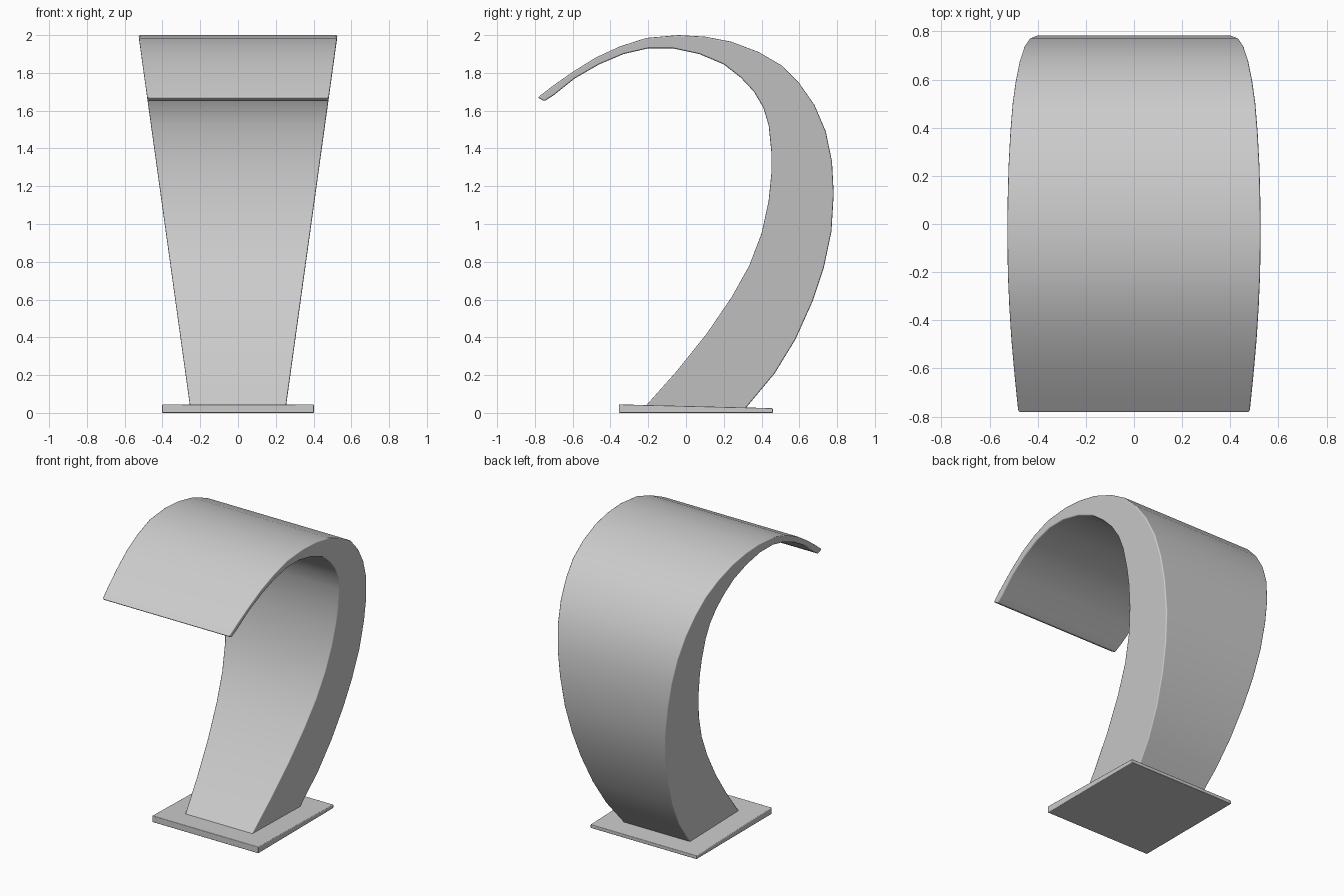
import bpy, bmesh, math

if "Cube" in bpy.data.objects:
    bpy.data.objects.remove(bpy.data.objects["Cube"])

# Side profile (y, z) of the curled blade, from the foot to the tip
OUTER = [(0.305, 0.012), (0.47, 0.21), (0.58, 0.39), (0.67, 0.59), (0.73, 0.77), (0.77, 0.96),
         (0.782, 1.16), (0.773, 1.33), (0.74, 1.49), (0.68, 1.63), (0.60, 1.745), (0.505, 1.84),
         (0.385, 1.91), (0.24, 1.965), (0.10, 1.992), (-0.04, 2.0), (-0.21, 1.985),
         (-0.35, 1.94), (-0.48, 1.88), (-0.60, 1.805), (-0.70, 1.735), (-0.785, 1.67)]
INNER = [(-0.235, 0.012), (-0.05, 0.22), (0.11, 0.42), (0.24, 0.61), (0.335, 0.78), (0.40, 0.95),
         (0.437, 1.12), (0.452, 1.27), (0.452, 1.38), (0.438, 1.52), (0.41, 1.615), (0.36, 1.70),
         (0.29, 1.775), (0.20, 1.845), (0.07, 1.90), (-0.07, 1.93), (-0.20, 1.93),
         (-0.33, 1.90), (-0.46, 1.845), (-0.59, 1.77), (-0.70, 1.682), (-0.75, 1.65)]


def half_width(z):
    return 0.255 + 0.272 * (z - 0.04) / 1.96


def finish(bm, name, bevel):
    bmesh.ops.recalc_face_normals(bm, faces=bm.faces)
    mesh = bpy.data.meshes.new(name)
    bm.to_mesh(mesh)
    bm.free()
    ob = bpy.data.objects.new(name, mesh)
    bpy.context.collection.objects.link(ob)
    bpy.ops.object.select_all(action='DESELECT')
    ob.select_set(True)
    bpy.context.view_layer.objects.active = ob
    bpy.ops.object.shade_smooth_by_angle(angle=math.radians(35))
    mod = ob.modifiers.new("soft_edges", 'BEVEL')
    mod.width = bevel
    mod.segments = 2
    mod.limit_method = 'ANGLE'
    mod.angle_limit = math.radians(50)
    mod.harden_normals = True
    # Keep the smoothing modifier last when it is present
    return ob


# Curled blade: tapered rings joined along the profile
bm = bmesh.new()
rings = []
for (yo, zo), (yi, zi) in zip(OUTER, INNER):
    wo, wi = half_width(zo), half_width(zi)
    rings.append([bm.verts.new(p) for p in
                  ((-wo, yo, zo), (wo, yo, zo), (wi, yi, zi), (-wi, yi, zi))])
for a, b in zip(rings, rings[1:]):
    for i in range(4):
        j = (i + 1) % 4
        bm.faces.new((a[i], a[j], b[j], b[i]))
bm.faces.new(rings[0])
bm.faces.new(rings[-1])
finish(bm, "curled_blade", 0.008)

# Base plate: thin slab, slightly lower at the back
bm = bmesh.new()
section = [(-0.355, 0.0), (0.46, 0.0), (0.46, 0.025), (-0.355, 0.045)]
left = [bm.verts.new((-0.402, y, z)) for y, z in section]
right = [bm.verts.new((0.402, y, z)) for y, z in section]
bm.faces.new(left)
bm.faces.new(right)
for i in range(4):
    j = (i + 1) % 4
    bm.faces.new((left[i], left[j], right[j], right[i]))
finish(bm, "base_plate", 0.005)
